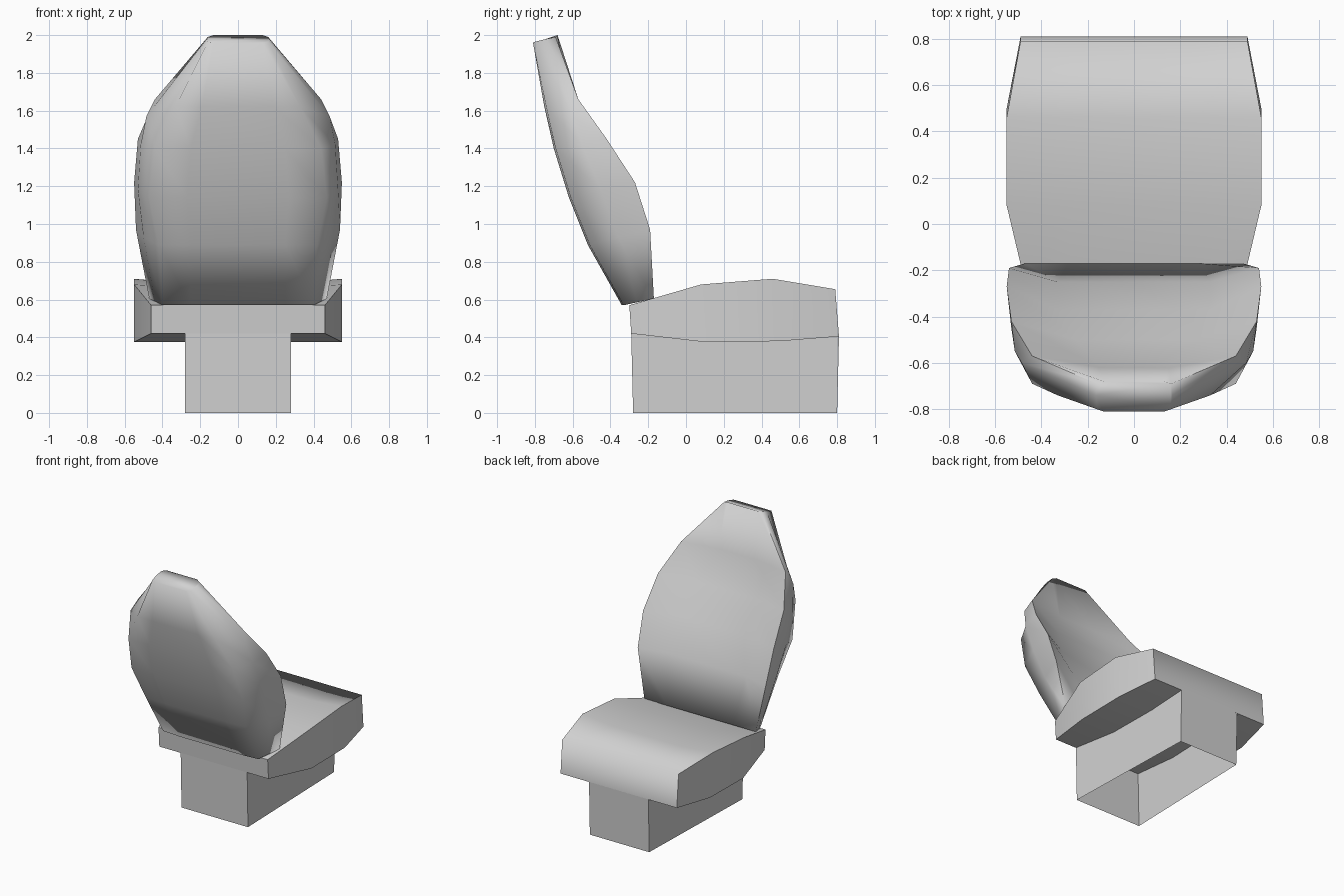
import bpy, bmesh, math

cube = bpy.data.objects.get("Cube")
if cube:
    bpy.data.objects.remove(cube)

grey = bpy.data.materials.new("light_grey")
grey.use_nodes = True
colour = (0.64, 0.64, 0.64, 1)
grey.diffuse_color = colour
grey.node_tree.nodes["Principled BSDF"].inputs["Base Color"].default_value = colour


def loft(name, sections, angle, capped=True):
    """Skin mirrored half sections into one body."""
    bm = bmesh.new()
    rings = []
    for half in sections:
        full = half + [(-x, y, z) for x, y, z in reversed(half)]
        rings.append([bm.verts.new(p) for p in full])
    n = len(rings[0])
    for a, b in zip(rings, rings[1:]):
        for i in range(n):
            j = (i + 1) % n
            bm.faces.new((a[i], a[j], b[j], b[i]))
    if capped:
        bm.faces.new(rings[0])
        bm.faces.new(rings[-1])
    bmesh.ops.recalc_face_normals(bm, faces=bm.faces)
    mesh = bpy.data.meshes.new(name)
    bm.to_mesh(mesh)
    bm.free()
    mesh.materials.append(grey)
    obj = bpy.data.objects.new(name, mesh)
    bpy.context.collection.objects.link(obj)
    bpy.ops.object.select_all(action="DESELECT")
    obj.select_set(True)
    bpy.context.view_layer.objects.active = obj
    bpy.ops.object.shade_smooth_by_angle(angle=math.radians(angle))
    return obj


# Pedestal: thin walls, open underneath, slightly narrower at the +y end
loft("pedestal", [
    [(0.25, 0.80, 0), (0.28, -0.28, 0)],
    [(0.25, 0.81, 0.406), (0.28, -0.29, 0.42)],
], 30, capped=False)

# Cushion: half width, top y, top z, bottom y, bottom z, dish depth
stations = [
    (0.46, -0.30, 0.57, -0.29, 0.42, 0),
    (0.55, 0.08, 0.68, 0.10, 0.375, 0.02),
    (0.55, 0.46, 0.71, 0.50, 0.38, 0.025),
    (0.49, 0.79, 0.655, 0.81, 0.405, 0),
]
cushion = loft("seat_cushion", [
    [(0.28, ty, tz - d), (w, ty, tz), (w, by, bz)]
    for w, ty, tz, by, bz, d in stations
], 40)

# Soft roll where the cushion top turns into its front
for e in cushion.data.edges:
    ends = [cushion.data.vertices[i].co for i in e.vertices]
    if all(p.y > 0.75 and p.z > 0.6 for p in ends):
        e.use_edge_sharp = False

# Backrest: centre panel, bolster edge, side, rear corner, rear panel per level
backrest = loft("backrest", [
    [(0.28, -0.17, 0.605), (0.47, -0.17, 0.605), (0.44, -0.26, 0.59),
     (0.40, -0.33, 0.57), (0.25, -0.34, 0.57)],
    [(0.33, -0.25, 0.96), (0.54, -0.19, 0.97), (0.50, -0.36, 0.93),
     (0.42, -0.51, 0.89), (0.25, -0.52, 0.89)],
    [(0.33, -0.37, 1.20), (0.55, -0.27, 1.22), (0.53, -0.45, 1.18),
     (0.47, -0.61, 1.14), (0.27, -0.62, 1.14)],
    [(0.25, -0.50, 1.43), (0.53, -0.42, 1.45), (0.515, -0.55, 1.42),
     (0.44, -0.69, 1.40), (0.25, -0.70, 1.40)],
    [(0.15, -0.62, 1.66), (0.44, -0.57, 1.66), (0.485, -0.60, 1.57),
     (0.33, -0.74, 1.62), (0.19, -0.75, 1.62)],
    [(0.13, -0.68, 2.0), (0.16, -0.69, 1.99), (0.165, -0.74, 1.98),
     (0.16, -0.80, 1.965), (0.13, -0.81, 1.96)],
], 95)

# Crisp bolster piping line, fading out near the top
for e in backrest.data.edges:
    ends = [backrest.data.vertices[i].co for i in e.vertices]
    if all(0.46 < abs(p.x) and p.z < 1.5 for p in ends):
        lower, upper = sorted(ends, key=lambda p: p.z)
        if upper.z - lower.z > 0.2 and lower.y > -0.28 and upper.y > -0.43:
            e.use_edge_sharp = True
